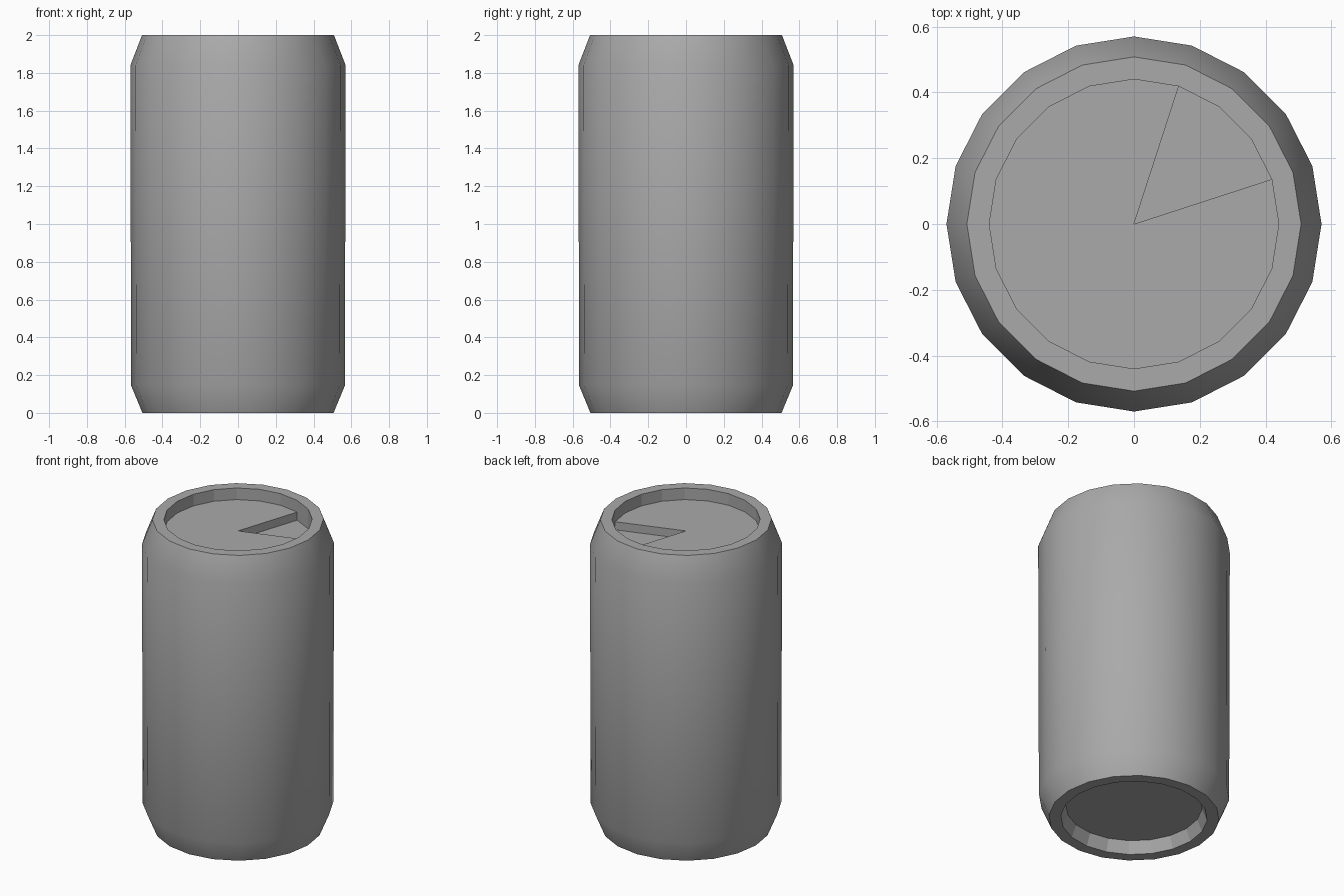
import bpy
import bmesh
from math import cos, sin, tau

SIDES = 20
LID_R, LID_Z, NOTCH_Z = 0.44, 1.924, 1.871

cube = bpy.data.objects.get("Cube")
if cube:
    bpy.data.objects.remove(cube, do_unlink=True)

metal = bpy.data.materials.new("grey metal")
metal.use_nodes = True
grey = (0.4, 0.4, 0.4, 1)
metal.diffuse_color = grey
metal.node_tree.nodes["Principled BSDF"].inputs["Base Color"].default_value = grey


def point(step, r, z):
    a = tau * step / SIDES
    return (r * cos(a), r * sin(a), z)


def finish(name, bm):
    bmesh.ops.remove_doubles(bm, verts=bm.verts, dist=1e-5)
    mesh = bpy.data.meshes.new(name)
    bm.to_mesh(mesh)
    bm.free()
    mesh.materials.append(metal)
    obj = bpy.data.objects.new(name, mesh)
    bpy.context.collection.objects.link(obj)


def add_face(bm, points, smooth=False):
    face = bm.faces.new([bm.verts.new(p) for p in points])
    face.smooth = smooth


def revolve(name, profile, smooth):
    """Spin (radius, height) points listed from bottom to top."""
    bm = bmesh.new()
    for (r0, z0), (r1, z1) in zip(profile, profile[1:]):
        for i in range(SIDES):
            add_face(bm, [point(i, r0, z0), point(i + 1, r0, z0),
                          point(i + 1, r1, z1), point(i, r1, z1)], smooth)
    finish(name, bm)


# Smooth outer wall with tapered shoulders
revolve("can_wall", [(0.506, 0), (0.566, 0.145), (0.57, 1.84), (0.508, 2)], True)

# Flat-faceted rims with their recess walls
revolve("top_rim", [(0.508, 2), (LID_R, 2), (LID_R, LID_Z)], False)
revolve("bottom_rim", [(0.405, 0.077), (0.435, 0), (0.506, 0)], False)

# Recessed base
bm = bmesh.new()
add_face(bm, [point(-i, 0.405, 0.077) for i in range(SIDES)])
finish("base", bm)

# Lid with a sunken wedge three sides wide
bm = bmesh.new()
for i in range(SIDES):
    sunken = 1 <= i < 4
    z = NOTCH_Z if sunken else LID_Z
    add_face(bm, [(0, 0, z), point(i, LID_R, z), point(i + 1, LID_R, z)])
    if sunken:
        add_face(bm, [point(i + 1, LID_R, z), point(i, LID_R, z),
                      point(i, LID_R, LID_Z), point(i + 1, LID_R, LID_Z)])
for step, flip in ((1, False), (4, True)):
    wall = [(0, 0, LID_Z), point(step, LID_R, LID_Z),
            point(step, LID_R, NOTCH_Z), (0, 0, NOTCH_Z)]
    add_face(bm, wall[::-1] if flip else wall)
finish("lid", bm)
